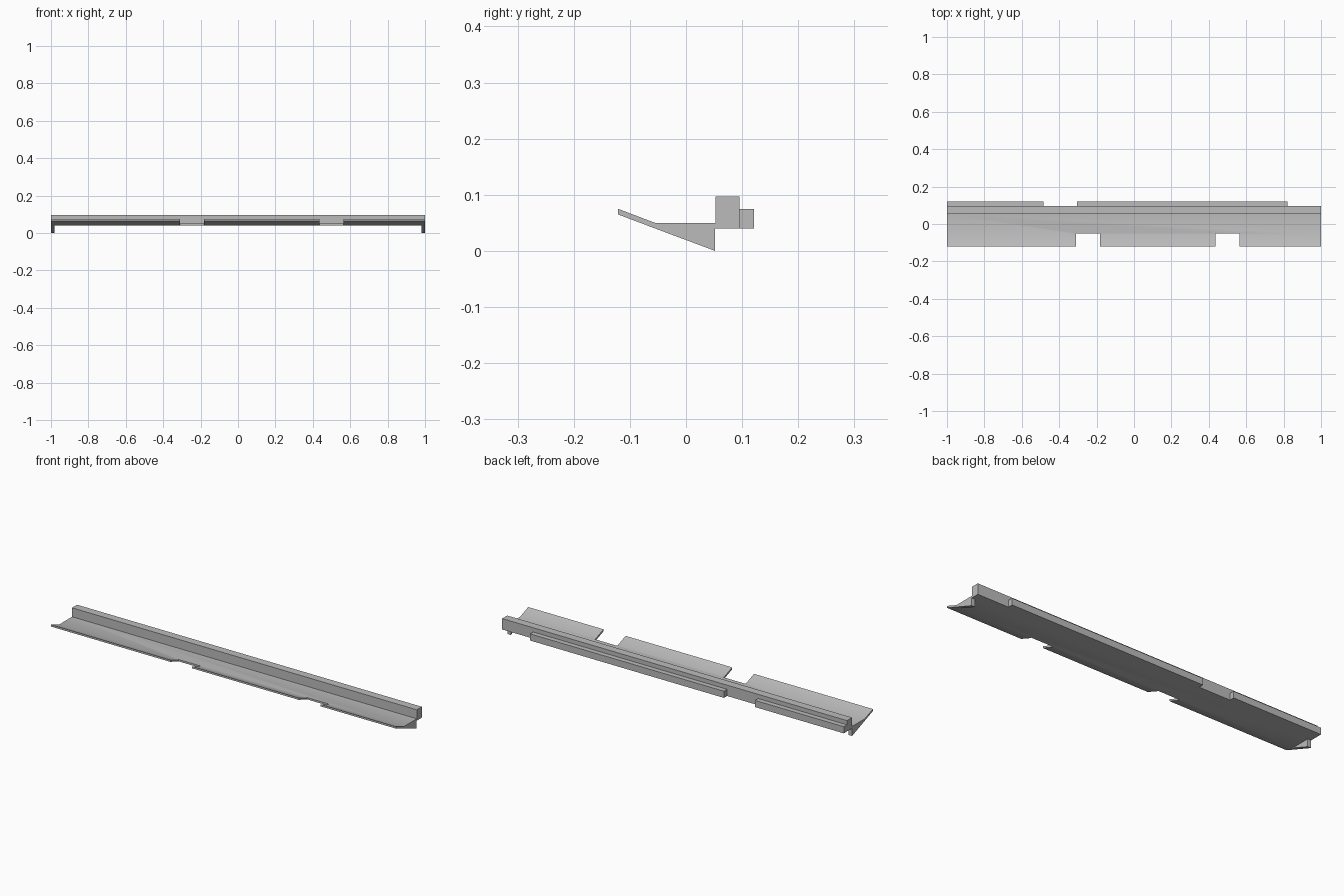
import bpy
import bmesh
from mathutils import Vector

cube = bpy.data.objects.get("Cube")
if cube:
    bpy.data.objects.remove(cube, do_unlink=True)

grey = bpy.data.materials.new("light grey")
grey.use_nodes = True
COLOUR = (0.5, 0.5, 0.5, 1)
grey.diffuse_color = COLOUR
grey.node_tree.nodes["Principled BSDF"].inputs["Base Color"].default_value = COLOUR


def extrude_x(name, profile, x0, x1):
    """Extrude a closed (y, z) profile along x."""
    bm = bmesh.new()
    face = bm.faces.new([bm.verts.new((x0, y, z)) for y, z in profile])
    ext = bmesh.ops.extrude_face_region(bm, geom=[face])
    verts = [v for v in ext["geom"] if isinstance(v, bmesh.types.BMVert)]
    bmesh.ops.translate(bm, verts=verts, vec=Vector((x1 - x0, 0, 0)))
    bmesh.ops.recalc_face_normals(bm, faces=bm.faces)
    mesh = bpy.data.meshes.new(name)
    bm.to_mesh(mesh)
    bm.free()
    mesh.materials.append(grey)
    obj = bpy.data.objects.new(name, mesh)
    bpy.context.collection.objects.link(obj)
    return obj


def box(name, x0, x1, y0, y1, z0, z1):
    return extrude_x(name, [(y0, z0), (y1, z0), (y1, z1), (y0, z1)], x0, x1)


BACK, BEND, FRONT = 0.053, -0.055, -0.121
FLOOR, TOP = 0.04, 0.05

# Shelf with an upturned front lip
shelf = extrude_x("shelf", [(FRONT, 0.065), (BEND, FLOOR), (BACK, FLOOR),
                            (BACK, TOP), (BEND, TOP), (FRONT, 0.075)], -1, 1)

# Two notches through the lip
for i, (x0, x1) in enumerate([(-0.31, -0.183), (0.435, 0.563)]):
    cutter = box(f"notch_cutter_{i + 1}", x0, x1, -0.2, -0.05, -0.1, 0.2)
    cutter.hide_render = True
    cutter.hide_set(True)
    cut = shelf.modifiers.new("notch", "BOOLEAN")
    cut.operation = "DIFFERENCE"
    cut.solver = "EXACT"
    cut.object = cutter

# Bake the cuts, then soften the bend
bpy.context.view_layer.update()
baked = bpy.data.meshes.new_from_object(
    shelf.evaluated_get(bpy.context.evaluated_depsgraph_get()))
shelf.modifiers.clear()
shelf.data = baked
for obj in [o for o in bpy.data.objects if o.name.startswith("notch_cutter")]:
    bpy.data.objects.remove(obj, do_unlink=True)
bpy.ops.object.select_all(action="DESELECT")
shelf.select_set(True)
bpy.context.view_layer.objects.active = shelf
bpy.ops.object.shade_smooth_by_angle()

# Triangular brackets under both ends
for name, x0, x1 in [("right_bracket", -1, -0.98), ("left_bracket", 0.98, 1)]:
    extrude_x(name, [(BEND, FLOOR), (BACK - 0.001, 0), (BACK - 0.001, FLOOR)], x0, x1)

# Back beam and the two rails behind it
box("back_beam", -1, 1, BACK, 0.095, FLOOR, 0.097)
box("short_rail", -1, -0.485, 0.095, 0.121, FLOOR, 0.075)
box("long_rail", -0.305, 0.82, 0.095, 0.121, FLOOR, 0.075)
